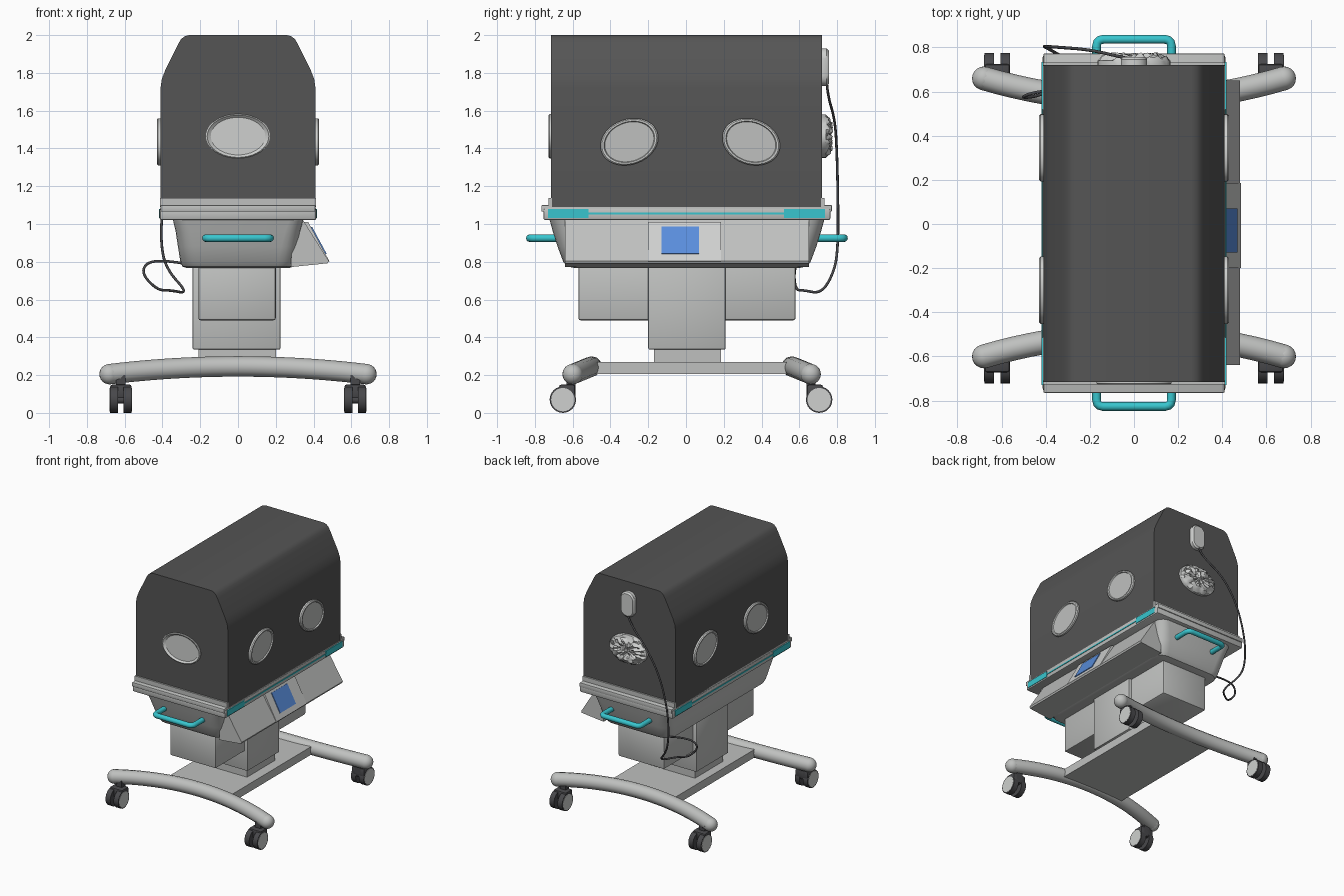
import bpy, bmesh, math, random
from mathutils import Vector

cube = bpy.data.objects.get("Cube")
if cube:
    bpy.data.objects.remove(cube, do_unlink=True)
random.seed(4)


def material(name, r, g, b):
    m = bpy.data.materials.new(name)
    m.use_nodes = True
    m.diffuse_color = (r, g, b, 1)
    m.node_tree.nodes["Principled BSDF"].inputs["Base Color"].default_value = (r, g, b, 1)
    return m


GREY = material("light grey", 0.52, 0.53, 0.52)
PALE = material("pale grey", 0.62, 0.63, 0.62)
HOOD = material("charcoal cover", 0.09, 0.09, 0.09)
DARK = material("dark rubber", 0.065, 0.065, 0.07)
CYAN = material("cyan", 0.04, 0.56, 0.62)
BLUE = material("screen blue", 0.1, 0.27, 0.72)


def finish(name, bm, *mats):
    bmesh.ops.recalc_face_normals(bm, faces=bm.faces)
    me = bpy.data.meshes.new(name)
    bm.to_mesh(me)
    bm.free()
    for m in mats:
        me.materials.append(m)
    ob = bpy.data.objects.new(name, me)
    bpy.context.collection.objects.link(ob)
    return ob


def box(name, mat, x, y, z, bevel=0.0):
    """Box from (min, max) pairs."""
    bm = bmesh.new()
    bmesh.ops.create_cube(bm, size=1)
    for v in bm.verts:
        v.co = [a + (b - a) * (c + 0.5) for (a, b), c in zip((x, y, z), v.co)]
    if bevel:
        bmesh.ops.bevel(bm, geom=bm.edges[:], offset=bevel, segments=2, affect='EDGES', profile=0.5)
    return finish(name, bm, mat)


def loft(name, rings, mats, rule=lambda band: 0):
    """Skin closed rings and cap both ends; rule picks the colour of each band."""
    bm = bmesh.new()
    loops = [[bm.verts.new(p) for p in ring] for ring in rings]
    n = len(loops[0])
    for k in range(len(loops) - 1):
        for i in range(n):
            j = (i + 1) % n
            f = bm.faces.new((loops[k][i], loops[k][j], loops[k + 1][j], loops[k + 1][i]))
            f.material_index = rule(k)
    bm.faces.new(loops[0])
    bm.faces.new(loops[-1]).material_index = rule(len(loops) - 1)
    return finish(name, bm, *mats)


def prism(name, mat, section, y0, y1):
    return loft(name, [[(x, y, z) for x, z in section] for y in (y0, y1)], [mat])


def tube(name, mat, points, radius, smooth=False):
    cu = bpy.data.curves.new(name, 'CURVE')
    cu.dimensions = '3D'
    cu.bevel_depth, cu.bevel_resolution, cu.use_fill_caps = radius, 4, True
    sp = cu.splines.new('NURBS' if smooth else 'POLY')
    sp.points.add(len(points) - 1)
    for p, co in zip(sp.points, points):
        p.co = (*co, 1)
    if smooth:
        sp.order_u, sp.use_endpoint_u, sp.resolution_u = 3, True, 6
    cu.materials.append(mat)
    ob = bpy.data.objects.new(name, cu)
    bpy.context.collection.objects.link(ob)
    return ob


def disc(name, mat, x, y, z, radius, x_half):
    ring = [(radius * math.cos(a * math.tau / 24), radius * math.sin(a * math.tau / 24)) for a in range(24)]
    return loft(name, [[(x + dx, y + u, z + v) for u, v in ring] for dx in (-x_half, x_half)], [mat])


def oval(place, a, b, skew=0.0, n=40):
    """Closed oval; place(u, v) turns it into 3D points."""
    angles = [i * math.tau / n for i in range(n)]
    return [place(a * math.cos(t), b * math.sin(t) + skew * a * math.cos(t)) for t in angles]


def rounded(hx, hy, z, r, cy=0.005):
    """Rounded rectangle ring at height z."""
    out = []
    for q, (sx, sy) in enumerate(((1, 1), (-1, 1), (-1, -1), (1, -1))):
        for k in range(6):
            t = (q + k / 5) * math.pi / 2
            out.append((sx * (hx - r) + r * math.cos(t), cy + sy * (hy - r) + r * math.sin(t), z))
    return out


# Hood: covered canopy with rounded shoulders and an opening in the front
half = [(0.41, 1.09), (0.41, 1.72), (0.404, 1.765), (0.385, 1.815), (0.318, 1.95), (0.304, 1.975), (0.285, 1.993), (0.26, 2.0)]
hood = prism("hood", HOOD, half + [(-x, z) for x, z in reversed(half)], -0.715, 0.72)
cutter = loft("hole_cutter", [oval(lambda u, v: (u, y, 1.465 + v), 0.158, 0.106) for y in (-0.8, -0.6)], [HOOD])
cutter.hide_render = True
cut = hood.modifiers.new("opening", 'BOOLEAN')
cut.operation, cut.object = 'DIFFERENCE', cutter
bpy.context.view_layer.objects.active = hood
bpy.ops.object.modifier_apply(modifier=cut.name)
bpy.data.objects.remove(cutter, do_unlink=True)

# Front port: rim with a funnel sleeve
loft("front_port", [oval(lambda u, v: (u, -0.715 - d, 1.465 + v), 0.17 * s, 0.117 * s)
                    for s, d in ((1, 0), (1, 0.008), (0.96, 0.012), (0.92, 0.006), (0.5, -0.03), (0.04, -0.07))], [PALE])

# Side ports: a raised rim around an oval door
for side, label in ((1, "left"), (-1, "right")):
    for cy, end in ((-0.3, "front"), (0.345, "rear")):
        skew = 0.14 if cy < 0 else -0.14
        loft(f"{label}_{end}_port",
             [oval(lambda u, v: (side * (0.405 + d), cy + u, 1.435 + v), 0.153 * s, 0.123 * s, skew)
              for s, d in ((1, 0), (1, 0.018), (0.95, 0.025), (0.88, 0.025), (0.85, 0.017))],
             [PALE, GREY], lambda k: 1 if k > 3 else 0)

# Rear port: gathered sleeve with uneven folds
rings = []
for s, d in ((1, 0), (1, 0.025), (0.93, 0.035), (0.8, 0.04), (0.65, 0.05), (0.48, 0.05), (0.3, 0.045), (0.1, 0.04)):
    wobble = 0.014 if s < 0.95 else 0
    rings.append(oval(lambda u, v: (u, 0.715 + d + random.uniform(-wobble, wobble), 1.465 + v), 0.165 * s, 0.115 * s))
loft("rear_port", rings, [PALE])

# Rear sensor: upright capsule with its cable
def capsule(s, d):
    return [(x, 0.72 + d, 1.83 + y) for x, y, z in rounded(0.06 * s, 0.1 * s, 0, 0.055 * s, 0)]
loft("rear_sensor", [capsule(s, d) for s, d in ((1, 0), (1, 0.025), (0.88, 0.036), (0.7, 0.036))], [PALE])
tube("cable", DARK, [(0, .745, 1.75), (-.03, .75, 1.68), (-.2, .79, 1.55), (-.33, .8, 1.35), (-.4, .805, 1.1),
                     (-.41, .805, .9), (-.38, .79, .76), (-.26, .72, .63), (-.36, .62, .65), (-.43, .58, .65),
                     (-.52, .57, .75), (-.45, .6, .82), (-.28, .62, .79)], 0.007, True)

# Tray under the hood, end lips and coloured side rails
box("tray", GREY, (-0.415, 0.415), (-0.755, 0.765), (1.02, 1.085), 0.012)
box("tray_rim", GREY, (-0.41, 0.41), (-0.765, 0.772), (1.065, 1.1), 0.004)
for y0, y1, end in ((-0.728, -0.71, "front"), (0.715, 0.733, "rear")):
    box(end + "_lip", GREY, (-0.412, 0.412), (y0, y1), (1.09, 1.137))
for side, label in ((1, "left"), (-1, "right")):
    def rail(name, y, z):
        box(f"{label}_{name}", CYAN, sorted((side * 0.405, side * 0.419)), y, z)
    rail("front_latch", (-0.73, -0.515), (1.032, 1.08))
    rail("rear_latch", (0.52, 0.735), (1.032, 1.08))
    rail("rail_stripe", (-0.515, 0.52), (1.05, 1.06))

# Lower body: tapered rounded tub
loft("body", [rounded(*r) for r in ((0.275, 0.6, 0.768, 0.08), (0.295, 0.635, 0.775, 0.09), (0.305, 0.655, 0.8, 0.09),
                                    (0.318, 0.685, 0.88, 0.09), (0.33, 0.71, 0.96, 0.08), (0.345, 0.728, 1.025, 0.07))], [GREY])

# Sloping console with a screen panel
prism("console", GREY, [(0.29, 1.02), (0.345, 1.02), (0.48, 0.805), (0.475, 0.792), (0.28, 0.772)], -0.64, 0.65)
prism("console_panel", PALE, [(0.33, 1.01), (0.372, 1.01), (0.484, 0.803), (0.476, 0.797)], -0.2, 0.185)
top, low = Vector((0.372, 1.01)), Vector((0.484, 0.803))
out = Vector((0.005, 0.003))
a, b = top.lerp(low, 0.13), top.lerp(low, 0.82)
prism("screen", BLUE, [a, b, b + out, a + out], -0.13, 0.07)

# Push handles at both ends
for s, label in ((-1, "front"), (1, "rear")):
    side = [(0.17, 0.68), (0.17, 0.8), (0.166, 0.818), (0.156, 0.828), (0.14, 0.832)]
    path = side + [(-x, y) for x, y in reversed(side)]
    tube(label + "_handle", CYAN, [(x, s * y + 0.005, 0.925) for x, y in path], 0.02)

# Column, housing and base plate
box("housing", GREY, (-0.21, 0.2), (-0.57, 0.58), (0.49, 0.78), 0.012)
box("outer_column", GREY, (-0.24, 0.225), (-0.2, 0.21), (0.335, 0.78), 0.008)
box("inner_column", GREY, (-0.21, 0.2), (-0.17, 0.185), (0.26, 0.345))
box("base_plate", GREY, (-0.28, 0.28), (-0.53, 0.58), (0.205, 0.27))

# Bowed legs with rounded ends, each carrying two twin-wheel casters
for s, y_mid, wheel_y, label in ((-1, 0.5, -0.652, "front"), (1, 0.56, 0.705, "rear")):
    def leg_point(x):
        t = (x / 0.68) ** 2
        return (x, s * (y_mid + 0.1 * t), 0.246 - 0.041 * t)
    tube(label + "_leg", GREY, [leg_point(-0.68 + 0.068 * i) for i in range(21)], 0.054)
    for x, hand in ((0.68, "left"), (-0.68, "right")):
        bm = bmesh.new()
        bmesh.ops.create_uvsphere(bm, u_segments=20, v_segments=12, radius=0.054)
        bmesh.ops.translate(bm, verts=bm.verts, vec=leg_point(x))
        finish(f"{label}_{hand}_leg_end", bm, GREY)
        cx = math.copysign(0.62, x)
        tag = f"{label}_{hand}_caster"
        box(tag + "_cover", DARK, (cx - 0.057, cx + 0.057), sorted((wheel_y + s * 0.02, wheel_y - s * 0.066)), (0.075, 0.15), 0.012)
        box(tag + "_stem", DARK, (cx - 0.025, cx + 0.025), sorted((wheel_y - s * 0.02, wheel_y - s * 0.066)), (0.1, 0.2))
        disc(tag + "_axle", DARK, cx, wheel_y, 0.07, 0.02, 0.05)
        for k in (-1, 1):
            disc(tag + "_tyre", DARK, cx + k * 0.036, wheel_y, 0.07, 0.07, 0.021)
            disc(tag + "_hub", PALE, cx + k * 0.056, wheel_y, 0.07, 0.062, 0.003)

# Smooth shading with sharp edges kept
for ob in bpy.context.scene.objects:
    if ob.type == 'MESH':
        bpy.ops.object.select_all(action='DESELECT')
        ob.select_set(True)
        bpy.context.view_layer.objects.active = ob
        bpy.ops.object.shade_smooth_by_angle(angle=math.radians(35))
